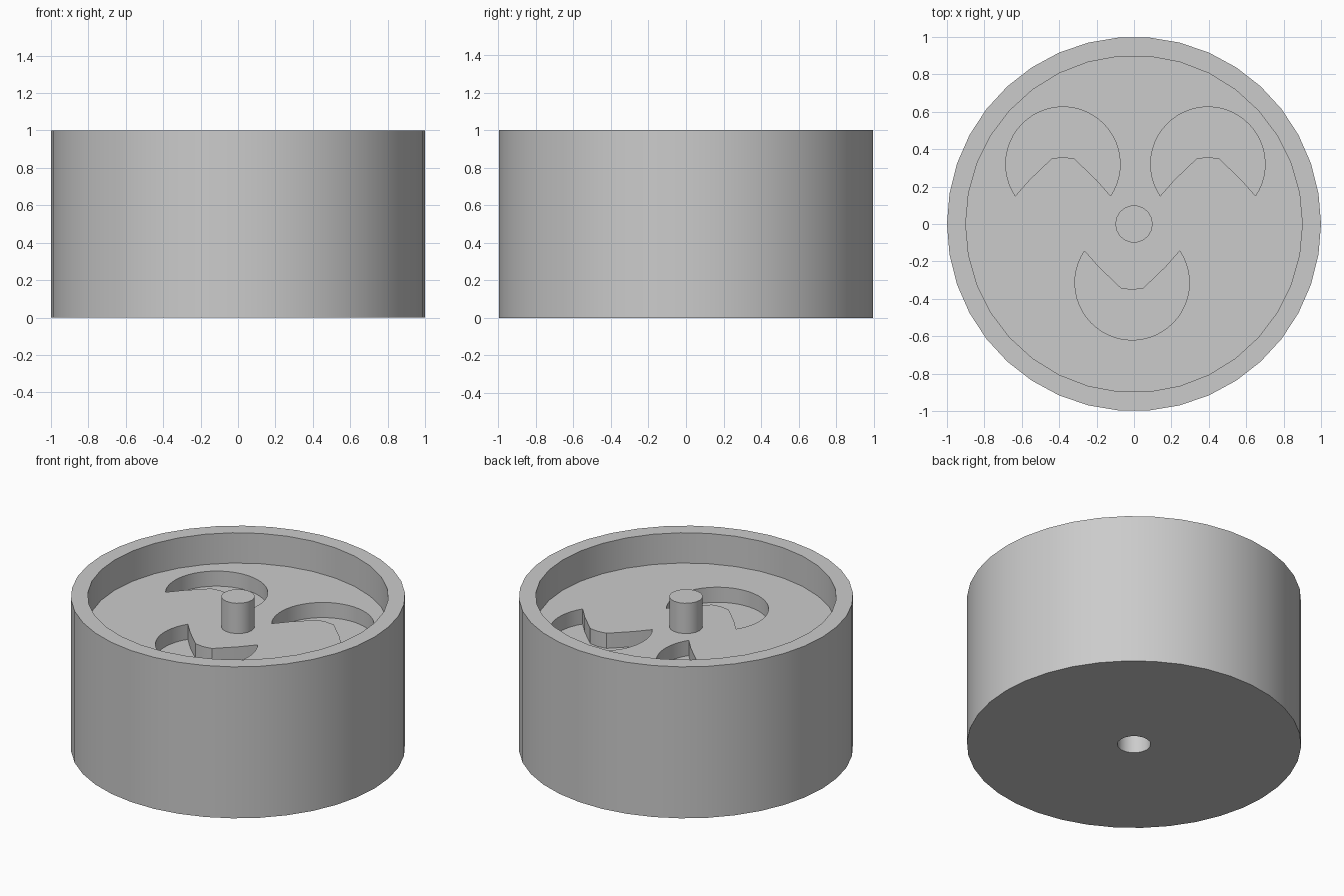
import bpy, bmesh
from math import cos, sin, tau, atan2

old = bpy.data.objects.get("Cube")
if old:
    bpy.data.objects.remove(old)

grey = bpy.data.materials.new("plain grey")
grey.use_nodes = True
GREY = (0.6, 0.6, 0.6, 1)
grey.diffuse_color = GREY
grey.node_tree.nodes["Principled BSDF"].inputs["Base Color"].default_value = GREY


def arc(radius, count, start=0.0, sweep=tau, closed=True):
    steps = count if closed else count - 1
    return [(radius * cos(start + sweep * i / steps),
             radius * sin(start + sweep * i / steps)) for i in range(count)]


def prism(name, outline, low, high):
    """Extrude a flat outline between two heights."""
    bm = bmesh.new()
    face = bm.faces.new([bm.verts.new((x, y, low)) for x, y in outline])
    grown = bmesh.ops.extrude_face_region(bm, geom=[face])["geom"]
    for v in grown:
        if isinstance(v, bmesh.types.BMVert):
            v.co.z = high
    bmesh.ops.recalc_face_normals(bm, faces=bm.faces)
    mesh = bpy.data.meshes.new(name)
    bm.to_mesh(mesh)
    bm.free()
    mesh.materials.append(grey)
    obj = bpy.data.objects.new(name, mesh)
    bpy.context.collection.objects.link(obj)
    return obj


def activate(obj):
    bpy.ops.object.select_all(action='DESELECT')
    obj.select_set(True)
    bpy.context.view_layer.objects.active = obj


def cut(target, cutter):
    cutter.hide_render = True
    mod = target.modifiers.new("cut", 'BOOLEAN')
    mod.operation = 'DIFFERENCE'
    mod.solver = 'EXACT'
    mod.object = cutter
    activate(target)
    bpy.ops.object.modifier_apply(modifier=mod.name)
    bpy.data.objects.remove(cutter)


def crescent(cx, cy, flip):
    """Round cap with a blunt arch bitten out of its lower side."""
    start = atan2(-0.17, 0.255)
    cap = arc(0.306, 36, start, tau / 2 - 2 * start, closed=False)
    bite = [(-0.18, -0.085), (-0.06, 0.03), (0, 0.038), (0.06, 0.03), (0.18, -0.085)]
    return [(cx + flip * x, cy + flip * y) for x, y in cap + bite]


# Drum with a shallow recess on top and a peg socket underneath
FLOOR = 0.8
drum = prism("drum", arc(1, 38), 0, 1)
cut(drum, prism("recess_cutter", arc(0.9, 34), FLOOR, 1.2))
cut(drum, prism("socket_cutter", arc(0.1, 18), -0.2, 0.2))

# Smiling face sunk into the recess floor
for name, cx, cy, flip in (("right_eye", -0.38, 0.32, 1),
                           ("left_eye", 0.395, 0.32, 1),
                           ("mouth", -0.01, -0.314, -1)):
    cut(drum, prism(name + "_cutter", crescent(cx, cy, flip), FLOOR - 0.1, FLOOR + 0.1))

# Central peg
peg = prism("peg", arc(0.1, 18), FLOOR - 0.02, 1)

for obj in (drum, peg):
    activate(obj)
    bpy.ops.object.shade_smooth_by_angle(angle=0.6)
